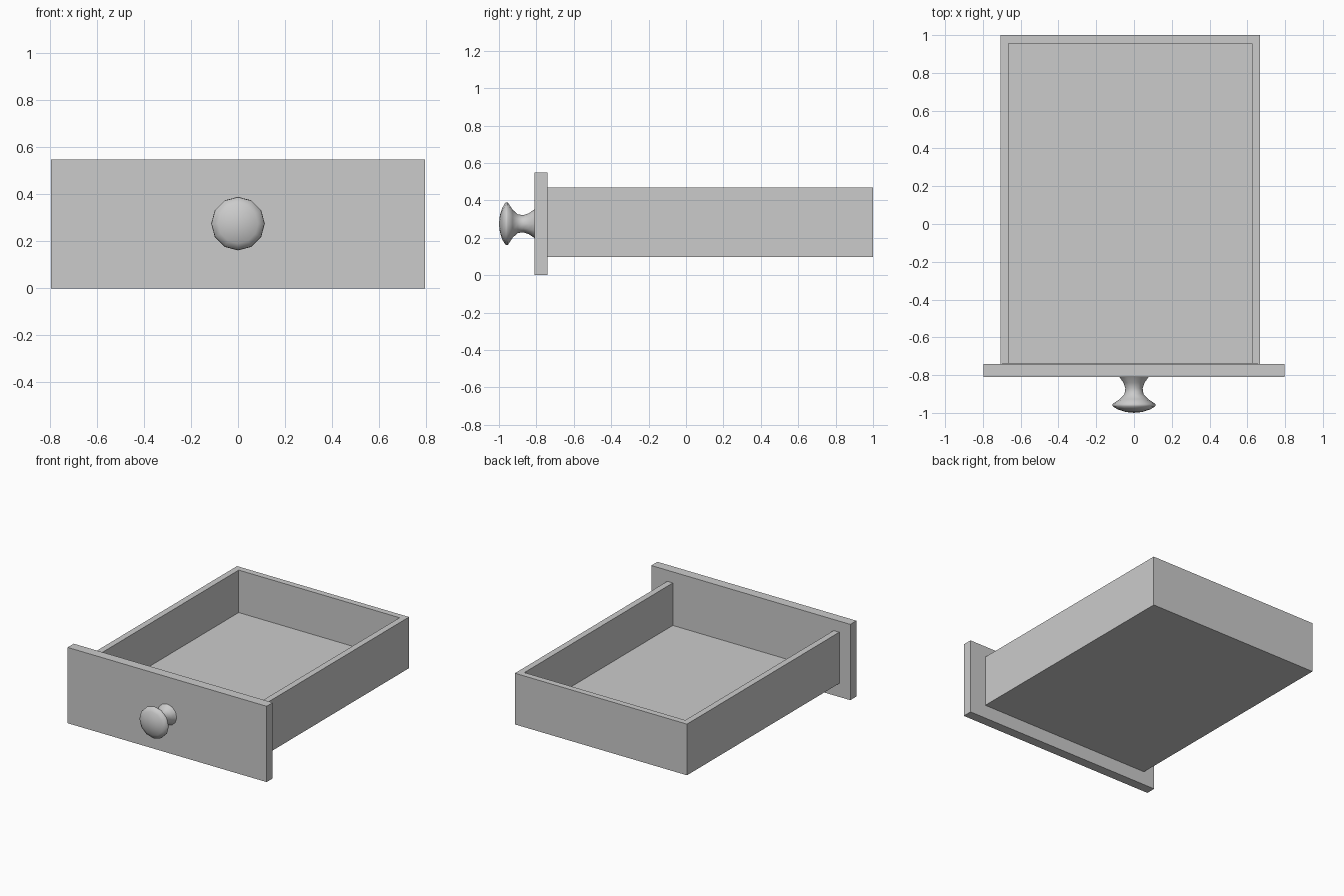
import bpy, bmesh, math
from mathutils import Matrix, Vector

cube = bpy.data.objects.get("Cube")
if cube:
    bpy.data.objects.remove(cube, do_unlink=True)

GREY = (0.6, 0.6, 0.6, 1)
grey = bpy.data.materials.new("plain grey")
grey.use_nodes = True
grey.diffuse_color = GREY
grey.node_tree.nodes["Principled BSDF"].inputs["Base Color"].default_value = GREY


def add_object(name, bm):
    bmesh.ops.recalc_face_normals(bm, faces=bm.faces)
    mesh = bpy.data.meshes.new(name)
    bm.to_mesh(mesh)
    bm.free()
    mesh.materials.append(grey)
    obj = bpy.data.objects.new(name, mesh)
    bpy.context.collection.objects.link(obj)
    return obj


def box_mesh(low, high):
    low, high = Vector(low), Vector(high)
    bm = bmesh.new()
    place = Matrix.Translation((low + high) / 2) @ Matrix.Diagonal((*(high - low), 1))
    bmesh.ops.create_cube(bm, size=1, matrix=place)
    return bm


# Front panel, wider and taller than the tray
PANEL_BACK = -0.74
PANEL_FRONT = -0.81
add_object("front_panel", box_mesh((-0.796, PANEL_FRONT, 0), (0.796, PANEL_BACK, 0.548)))

# Tray: floor, two sides and a back, sitting slightly off centre
LEFT, RIGHT, BACK = 0.668, -0.708, 1.0
BOTTOM, TOP, WALL = 0.098, 0.468, 0.063
tray = box_mesh((RIGHT, PANEL_BACK, BOTTOM), (LEFT, BACK, TOP))
top = [f for f in tray.faces if f.normal.z > 0.9]
bmesh.ops.inset_region(tray, faces=top, thickness=WALL)
# The hollow runs right up to the front panel
for v in top[0].verts:
    if v.co.y < 0:
        v.co.y = PANEL_BACK + 0.0005
    v.co.z = TOP
floor = bmesh.ops.extrude_face_region(tray, geom=top)["geom"]
bmesh.ops.delete(tray, geom=top, context="FACES")
for v in floor:
    if isinstance(v, bmesh.types.BMVert):
        v.co.z = BOTTOM + WALL
# Remove the sliver of tray wall against the panel
sliver = [f for f in tray.faces if all(v.co.y < PANEL_BACK + 0.001 for v in f.verts)]
bmesh.ops.delete(tray, geom=sliver, context="FACES")
add_object("drawer_tray", tray)

# Turned knob: radius and distance along the axis
profile = [(0.077, -0.81), (0.056, -0.84), (0.046, -0.87), (0.05, -0.9),
           (0.075, -0.927), (0.114, -0.953), (0.112, -0.966),
           (0.085, -0.982), (0.045, -0.995), (0, -1.0)]
bm = bmesh.new()
points = [bm.verts.new((r, y, 0)) for r, y in profile]
edges = [bm.edges.new(pair) for pair in zip(points, points[1:])]
bmesh.ops.spin(bm, geom=points + edges, cent=(0, 0, 0), axis=(0, 1, 0),
               angle=math.tau, steps=12)
bmesh.ops.remove_doubles(bm, verts=bm.verts, dist=0.0005)
bmesh.ops.translate(bm, verts=bm.verts, vec=(0, 0, 0.275))
knob = add_object("knob", bm)
for poly in knob.data.polygons:
    poly.use_smooth = True
